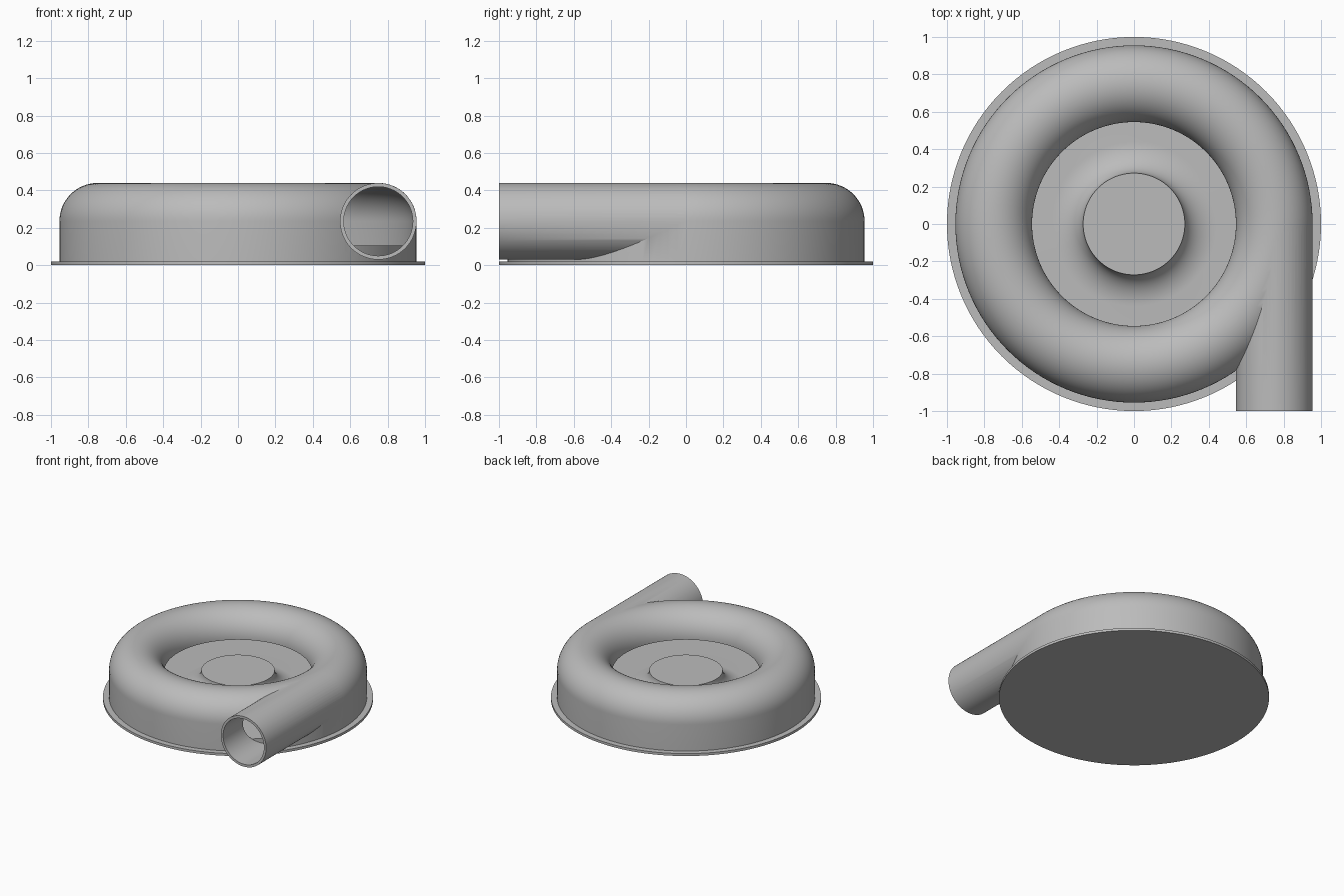
import bpy, bmesh, math
from mathutils import Matrix, Vector

if "Cube" in bpy.data.objects:
    bpy.data.objects.remove(bpy.data.objects["Cube"], do_unlink=True)

grey = bpy.data.materials.new("plain grey")
grey.use_nodes = True
grey.diffuse_color = (0.5, 0.5, 0.5, 1)
grey.node_tree.nodes["Principled BSDF"].inputs["Base Color"].default_value = (0.5, 0.5, 0.5, 1)

SEGMENTS = 128
TUBE_X, TUBE_Z, TUBE_R, WALL = 0.75, 0.235, 0.205, 0.02
FLOOR = 0.02


def add_object(name, bm):
    bmesh.ops.recalc_face_normals(bm, faces=bm.faces)
    mesh = bpy.data.meshes.new(name)
    bm.to_mesh(mesh)
    bm.free()
    mesh.materials.append(grey)
    obj = bpy.data.objects.new(name, mesh)
    bpy.context.collection.objects.link(obj)
    return obj


def revolve(name, profile, closed=False):
    """Spin an (r, z) profile about the z axis."""
    bm = bmesh.new()
    verts = [bm.verts.new((r, 0, z)) for r, z in profile]
    edges = [bm.edges.new(pair) for pair in zip(verts, verts[1:])]
    if closed:
        edges.append(bm.edges.new((verts[-1], verts[0])))
    bmesh.ops.spin(bm, geom=verts + edges, axis=(0, 0, 1), cent=(0, 0, 0),
                   angle=math.tau, steps=SEGMENTS, use_merge=True)
    bmesh.ops.remove_doubles(bm, verts=bm.verts, dist=1e-5)
    return add_object(name, bm)


def rod(name, radius, y0, y1):
    """Solid cylinder along y on the tube axis."""
    bm = bmesh.new()
    move = Matrix.Translation(Vector((TUBE_X, (y0 + y1) / 2, TUBE_Z)))
    bmesh.ops.create_cone(bm, cap_ends=True, segments=96, radius1=radius, radius2=radius,
                          depth=y1 - y0, matrix=move @ Matrix.Rotation(math.pi / 2, 4, 'X'))
    return add_object(name, bm)


def arch(radius, steps=32):
    return [(TUBE_X + radius * math.cos(math.pi * i / steps),
             TUBE_Z + radius * math.sin(math.pi * i / steps)) for i in range(steps + 1)]


def activate(obj):
    bpy.ops.object.select_all(action='DESELECT')
    obj.select_set(True)
    bpy.context.view_layer.objects.active = obj


def combine(obj, other, operation):
    activate(obj)
    mod = obj.modifiers.new(operation, 'BOOLEAN')
    mod.operation, mod.solver, mod.object = operation, 'EXACT', other
    bpy.ops.object.modifier_apply(modifier=mod.name)
    bpy.data.objects.remove(other, do_unlink=True)


# Round base plate
base = revolve("base_plate", [(0, 0), (1, 0), (1, FLOOR), (0, FLOOR)])

# Ring housing joined to the tangential outlet pipe, then hollowed
inner = TUBE_R - WALL
housing = revolve("ring_housing", [(TUBE_X - TUBE_R, FLOOR), (TUBE_X + TUBE_R, FLOOR)]
                  + arch(TUBE_R), closed=True)
combine(housing, rod("outlet_pipe", TUBE_R - 0.0005, -1, 0), 'UNION')
combine(housing, rod("pipe_bore", inner - 0.0005, -1.1, 0), 'DIFFERENCE')
void = revolve("housing_void", [(0.4, -0.1), (TUBE_X + inner, -0.1)] + arch(inner)
               + [(TUBE_X - inner, 0.23), (0.4, 0.23)], closed=True)
combine(housing, void, 'DIFFERENCE')

# Inner disc with a flared hub
HUB_R, HUB_Z, DISC_Z, FLARE = 0.272, 0.235, 0.105, 0.17
flare = []
for i in range(17):
    a = math.pi / 2 * i / 16
    flare.append((HUB_R + FLARE * (1 - math.cos(a)), HUB_Z - (HUB_Z - DISC_Z) * math.sin(a)))
hub = revolve("flared_hub", [(0, HUB_Z)] + flare + [(0.93, DISC_Z), (0.93, FLOOR), (0, FLOOR)])

for part in (base, housing, hub):
    activate(part)
    bpy.ops.object.shade_smooth_by_angle(angle=math.radians(30))
